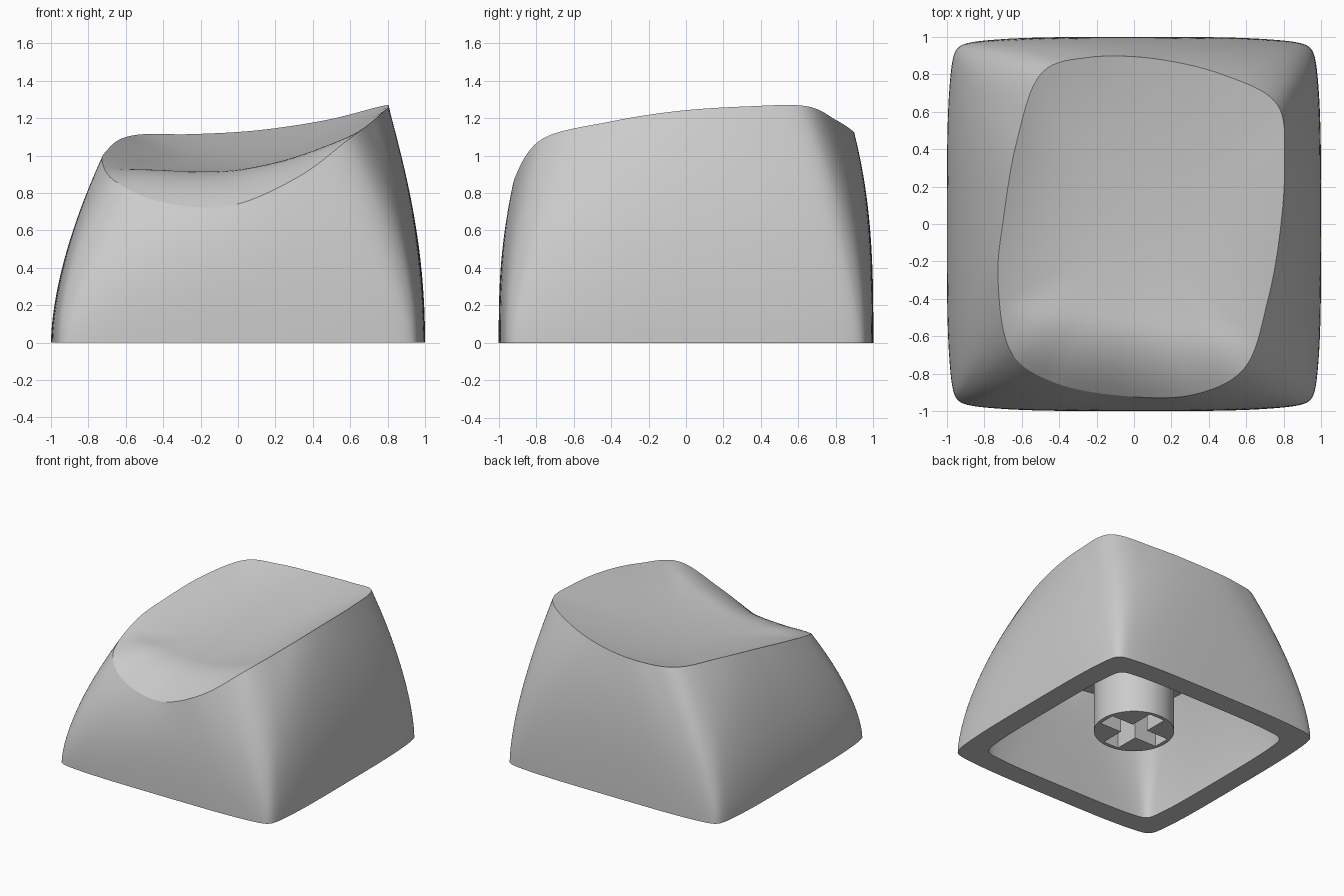
import bpy, bmesh
from math import sin, cos, pi, tau
from mathutils import Vector

default = bpy.data.objects.get("Cube")
if default:
    bpy.data.objects.remove(default)

COLUMNS, LEVELS, RINGS = 160, 20, 24
CENTRE = Vector((0.03, 0, 0))
CEILING = .8

# Edge of the dished top, counter-clockwise from the +x side, corners every fourth
RIM = [Vector(p) for p in (
    (.78, -.05, 1.237), (.805, .32, 1.262), (.765, .64, 1.264), (.47, .80, 1.19),
    (.1, .885, 1.135), (-.25, .89, 1.115), (-.5, .80, 1.115), (-.625, .45, 1.09),
    (-.695, .05, 1.035), (-.727, -.3, .972), (-.66, -.68, .865), (-.42, -.85, .755),
    (-.05, -.92, .73), (.32, -.912, .885), (.595, -.765, 1.09), (.715, -.41, 1.18))]

plastic = bpy.data.materials.new("grey plastic")
plastic.use_nodes = True
GREY = (0.6, 0.6, 0.6, 1)
plastic.diffuse_color = GREY
plastic.node_tree.nodes["Principled BSDF"].inputs["Base Color"].default_value = GREY

ANGLES = [tau * i / COLUMNS for i in range(COLUMNS)]


def rim_point(t):
    """Smooth closed curve through the rim points."""
    k = t / tau * len(RIM)
    i, u = int(k), k % 1
    a, b, c, d = (RIM[(i + j) % len(RIM)] for j in (-1, 0, 1, 2))
    return b + (c - a) * u / 2 + (a - b * 2.5 + c * 2 - d / 2) * u**2 + (b * 3 - a - c * 3 + d) * u**3 / 2


def base_point(t):
    """Square outline with bowed sides and tight corners, where columns gather."""
    phi = t + 0.225 * sin(4 * t)
    r = (abs(cos(phi))**30 + abs(sin(phi))**30)**(-1 / 30)
    x, y = r * cos(phi), r * sin(phi)
    return Vector((x * (1 - .04 * y**4), y * (1 - .04 * x**4), 0))


def wall_point(t, s):
    """Point on the wall, from s = 0 at the base to s = 1 at the rim."""
    a, b = base_point(t), rim_point(t)
    corner = sin(2 * t)**2
    bow_x = 1.9 + .2 * cos(t)
    bow_x += (1.55 - bow_x) * corner
    bow_y = 3 - 1.45 * corner
    return Vector((a.x + (b.x - a.x) * s**bow_x, a.y + (b.y - a.y) * s**bow_y, b.z * s))


def dish(x, y):
    """Height of the scooped top, falling away over the front lip."""
    lip = max(0, -.53 - y - .15 * x)
    return .965 + .115 * y + .07 * y * y + .12 * x + (.25 - .15 * y) * x * x - 1.2 * lip * lip


def dish_point(t, r):
    """Point on the top, from r = 0 at the centre to r = 1 at the rim."""
    b = rim_point(t)
    p = CENTRE + (b - CENTRE) * r
    p.z = dish(p.x, p.y) + r**4 * (b.z - dish(b.x, b.y))
    return p


def cavity_point(t, k):
    """Point on the inside wall, from k = 0 at the base to k = 1 at the ceiling."""
    p = wall_point(t, k * CEILING / rim_point(t).z)
    return Vector((p.x * .825, p.y * (.825 - .06 * k), p.z))


def add_loft(bm, loops):
    """Skin a stack of closed loops; returns the rows of vertices."""
    rows = [[bm.verts.new(p) for p in loop] for loop in loops]
    for low, high in zip(rows, rows[1:]):
        for i in range(COLUMNS):
            j = (i + 1) % COLUMNS
            bm.faces.new((low[i], low[j], high[j], high[i]))
    return rows


def select(obj):
    bpy.ops.object.select_all(action='DESELECT')
    obj.select_set(True)
    bpy.context.view_layer.objects.active = obj


def finish(bm, name):
    bmesh.ops.recalc_face_normals(bm, faces=bm.faces)
    mesh = bpy.data.meshes.new(name)
    bm.to_mesh(mesh)
    bm.free()
    mesh.materials.append(plastic)
    obj = bpy.data.objects.new(name, mesh)
    bpy.context.collection.objects.link(obj)
    select(obj)
    bpy.ops.object.shade_smooth_by_angle(angle=pi / 9)
    return obj


# Hollow cap: outer walls and dish, then the cavity with a flat ceiling
bm = bmesh.new()
steps = [k / LEVELS for k in range(LEVELS + 1)]
loops = [[wall_point(t, s) for t in ANGLES] for s in steps]
loops += [[dish_point(t, 1 - k / RINGS) for t in ANGLES] for k in range(1, RINGS)]
outer = add_loft(bm, loops)
tip = bm.verts.new((CENTRE.x, 0, dish(CENTRE.x, 0)))
inner = add_loft(bm, [[cavity_point(t, s) for t in ANGLES] for s in steps])
bm.faces.new(inner[-1])
for i in range(COLUMNS):
    j = (i + 1) % COLUMNS
    bm.faces.new((outer[-1][i], outer[-1][j], tip))
    bm.faces.new((outer[0][i], inner[0][i], inner[0][j], outer[0][j]))
finish(bm, "cap_shell")

# Round stem under the cap
bm = bmesh.new()
stem_verts = bmesh.ops.create_cone(bm, cap_ends=True, segments=64, radius1=.302, radius2=.302, depth=.7)["verts"]
bmesh.ops.translate(bm, vec=(0, 0, .47), verts=stem_verts)
stem = finish(bm, "stem")

# Cross-shaped socket cut into the stem
for name, x, y in (("socket_long", .27, .07), ("socket_wide", .07, .27)):
    bm = bmesh.new()
    bmesh.ops.create_cube(bm, size=2)
    bmesh.ops.scale(bm, vec=(x, y, .3), verts=bm.verts)
    bmesh.ops.translate(bm, vec=(0, 0, .3), verts=bm.verts)
    cutter = finish(bm, name)
    cutter.hide_render = True
    cut = stem.modifiers.new(name, 'BOOLEAN')
    cut.operation, cut.solver, cut.object = 'DIFFERENCE', 'EXACT', cutter
    select(stem)
    bpy.ops.object.modifier_apply(modifier=name)
    bpy.data.objects.remove(cutter)
bpy.ops.object.shade_smooth_by_angle(angle=pi / 6)
